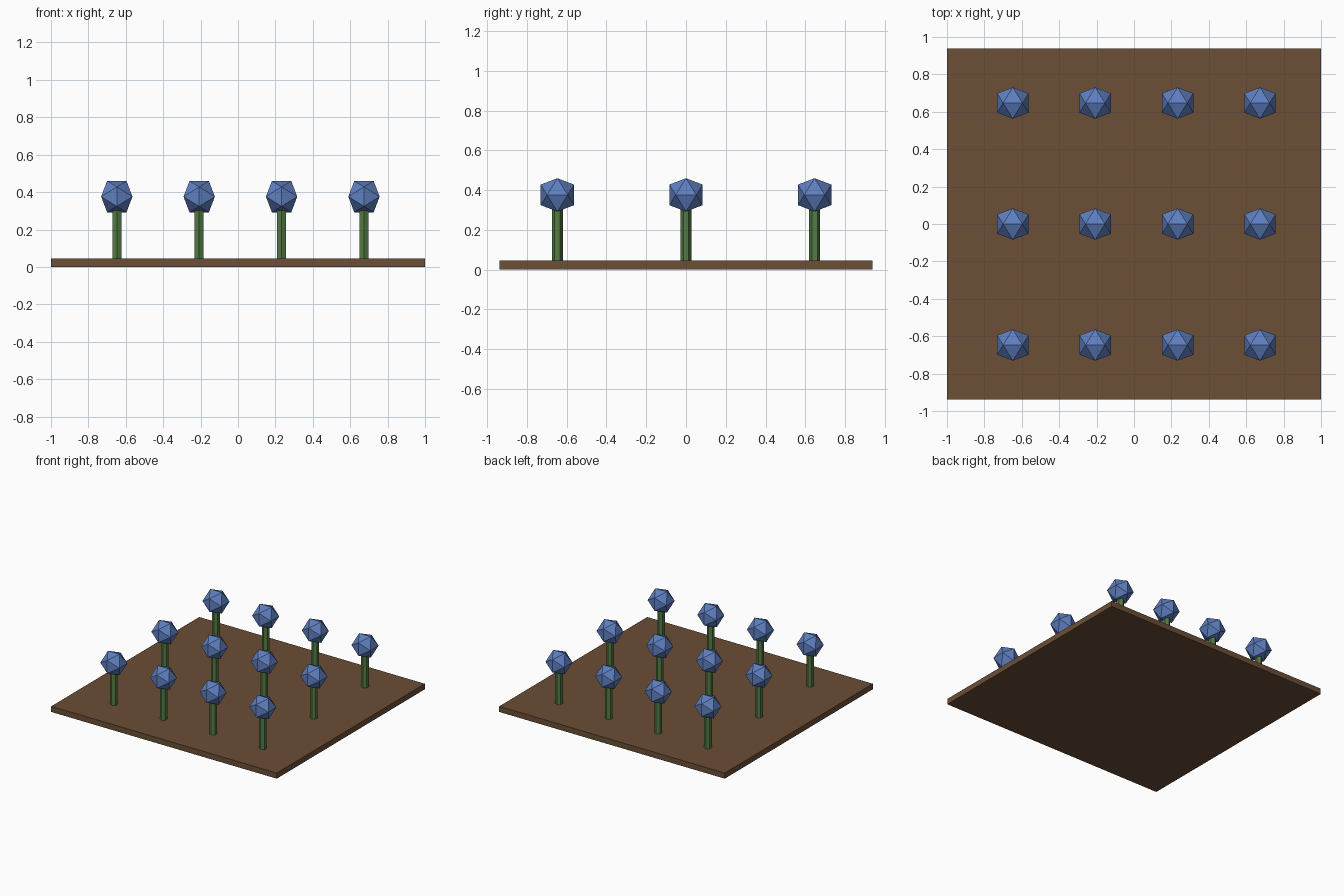
import bpy, bmesh, math
from mathutils import Matrix, Vector

if "Cube" in bpy.data.objects:
    bpy.data.objects.remove(bpy.data.objects["Cube"])


def material(name, rgb):
    lin = [(c / 255 / 12.92) if c <= 10 else ((c / 255 + 0.055) / 1.055) ** 2.4 for c in rgb]
    m = bpy.data.materials.new(name)
    m.diffuse_color = (*lin, 1)
    m.use_nodes = True
    m.node_tree.nodes["Principled BSDF"].inputs["Base Color"].default_value = m.diffuse_color
    return m


SOIL = material("soil brown", (107, 78, 54))
GREEN = material("stem green", (84, 124, 68))
BLUE = material("flower blue", (94, 127, 192))


def add_object(name, bm, mat, loc=(0, 0, 0)):
    bmesh.ops.recalc_face_normals(bm, faces=bm.faces[:])
    me = bpy.data.meshes.new(name)
    bm.to_mesh(me)
    bm.free()
    me.materials.append(mat)
    ob = bpy.data.objects.new(name, me)
    ob.location = loc
    bpy.context.collection.objects.link(ob)
    return ob


# soil slab
BASE_H = 0.045
bm = bmesh.new()
bmesh.ops.create_cube(bm, size=1, matrix=Matrix.Diagonal((2, 1.875, BASE_H, 1)))
add_object("soil_bed", bm, SOIL, (0, 0, BASE_H / 2))


def stem(name, x, y, top=0.33, r=0.0275):
    # six-sided stem with corners facing front and back
    h = top - BASE_H
    bm = bmesh.new()
    bmesh.ops.create_cone(bm, cap_ends=True, segments=6, radius1=r, radius2=r, depth=h,
                          matrix=Matrix.Rotation(math.radians(90), 4, 'Z'))
    # make sure a corner lies on the y axis
    if max(v.co.y for v in bm.verts) < r * 0.95:
        bmesh.ops.rotate(bm, verts=bm.verts[:], matrix=Matrix.Rotation(math.radians(30), 3, 'Z'))
    add_object(name, bm, GREEN, (x, y, BASE_H + h / 2))


def flower_head(name, x, y, z=0.376, r=0.0985):
    # icosahedron from three golden rectangles, with level edges on top and bottom
    t = (1 + math.sqrt(5)) / 2
    k = r / math.sqrt(1 + t * t)
    bm = bmesh.new()
    for a in (-1, 1):
        for b in (-t, t):
            for co in ((a, 0, b), (0, b, a), (b, a, 0)):
                bm.verts.new(Vector(co) * k)
    bmesh.ops.convex_hull(bm, input=bm.verts[:])
    add_object(name, bm, BLUE, (x, y, z))


# grid of flowers, 4 across and 3 deep
for row in range(3):
    for col in range(4):
        x = -0.648 + 0.4405 * col
        y = -0.647 + 0.647 * row
        stem(f"stem_{row}_{col}", x, y)
        flower_head(f"flower_head_{row}_{col}", x, y)
